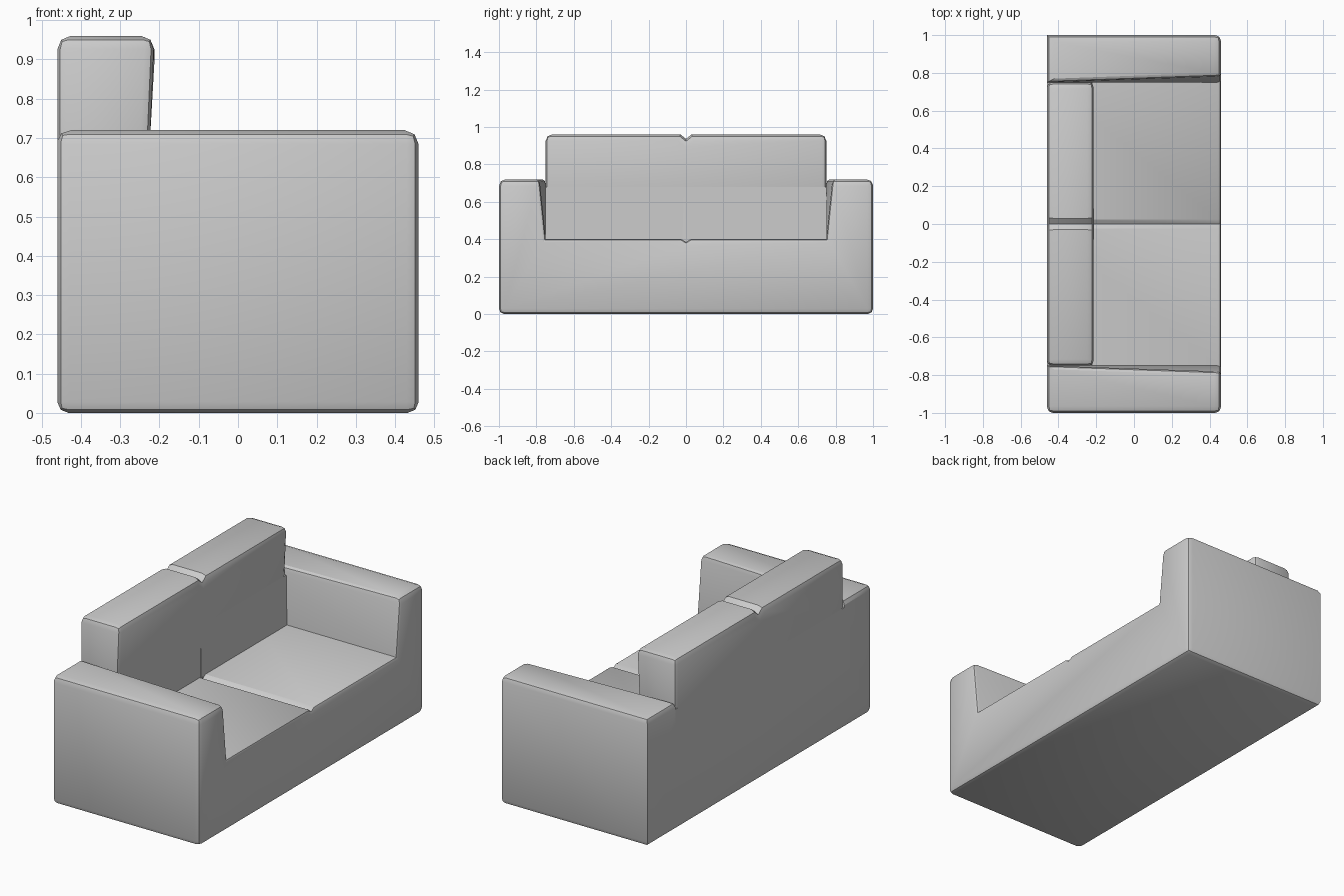
import bpy
import bmesh

cube = bpy.data.objects.get("Cube")
if cube:
    bpy.data.objects.remove(cube, do_unlink=True)

grey = bpy.data.materials.new("plain grey fabric")
grey.use_nodes = True
tone = (0.6, 0.6, 0.6, 1)
grey.diffuse_color = tone
grey.node_tree.nodes["Principled BSDF"].inputs["Base Color"].default_value = tone

BACK, FRONT = -0.46, 0.46


def prism(name, profile, x0, x1, reshape=None, weight=None):
    """Extrude a (y, z) profile along x, with rounded edges chosen by a rule."""
    bm = bmesh.new()
    rear = [bm.verts.new((x0, y, z)) for y, z in profile]
    fore = [bm.verts.new((x1, y, z)) for y, z in profile]
    bm.faces.new(rear)
    bm.faces.new(fore)
    for i in range(len(profile)):
        j = (i + 1) % len(profile)
        bm.faces.new((rear[i], rear[j], fore[j], fore[i]))
    bmesh.ops.recalc_face_normals(bm, faces=bm.faces)
    if weight:
        layer = bm.edges.layers.float.new("bevel_weight_edge")
        for e in bm.edges:
            e[layer] = weight((e.verts[0].co + e.verts[1].co) / 2)
    if reshape:
        for v in bm.verts:
            reshape(v.co)
    mesh = bpy.data.meshes.new(name)
    bm.to_mesh(mesh)
    bm.free()
    mesh.materials.append(grey)
    ob = bpy.data.objects.new(name, mesh)
    bpy.context.collection.objects.link(ob)
    bpy.ops.object.select_all(action='DESELECT')
    ob.select_set(True)
    bpy.context.view_layer.objects.active = ob
    if weight:
        mod = ob.modifiers.new("rounded edges", 'BEVEL')
        mod.limit_method = 'WEIGHT'
        mod.width = 0.04
        mod.segments = 2
        mod.use_clamp_overlap = False
        bpy.ops.object.modifier_apply(modifier=mod.name)
    bpy.ops.object.shade_smooth_by_angle(angle=0.5)
    return ob


def mirrored(half):
    """Complete a half profile across y = 0; its last point is on the centre."""
    return half + [(-y, z) for y, z in reversed(half[:-1])]


# Arms, seat and base in one block, with a shallow seam across the seat
def body_weight(c):
    rear, fore = c.x < BACK + 0.01, c.x > FRONT - 0.01
    if c.z < 0.01:
        return 0.7
    if c.z > 0.71:
        return 0.9 if abs(c.y) > 0.8 else 0.45
    if abs(c.y) > 0.99:
        return 0 if rear and c.y > 0 else 0.75
    return 0.45 if fore else 0


def slant_arms(co):
    if co.x > 0 and co.z > 0.7 and abs(co.y) < 0.9:
        co.y *= 1.045


prism("sofa_body",
      mirrored([(1, 0), (1, 0.72), (0.75, 0.72), (0.75, 0.4), (0.025, 0.4), (0, 0.385)]),
      BACK, FRONT, slant_arms, body_weight)


# Upper backrest with a notch between its two cushions
def backrest_weight(c):
    if c.z < 0.69:
        return 0
    if c.z > 0.9 and abs(c.y) < 0.74 and abs(c.x + 0.337) < 0.05:
        return 0
    return 0.85 if c.z > 0.9 else 0.6


def lean_forward(co):
    if co.x > -0.3 and co.z < 0.7:
        co.x -= 0.012


prism("backrest_top",
      mirrored([(0.75, 0.68), (0.75, 0.96), (0.03, 0.96), (0, 0.936)]),
      BACK, -0.213, lean_forward, backrest_weight)

# Lower backrest, between the arms
prism("backrest_lower",
      [(-0.75, 0.38), (0.75, 0.38), (0.75, 0.68), (-0.75, 0.68)], BACK, -0.225,
      lambda co: setattr(co, "x", -0.22) if co.x > -0.3 and co.z < 0.5 else None)

# Small fold in the fabric where the back cushions meet
prism("cushion_fold", [(-0.02, 0.39), (0.0, 0.39), (-0.01, 0.68)], -0.24, -0.216,
      lambda co: setattr(co, "x", -0.226) if co.z > 0.5 and co.x > -0.23 else None)
